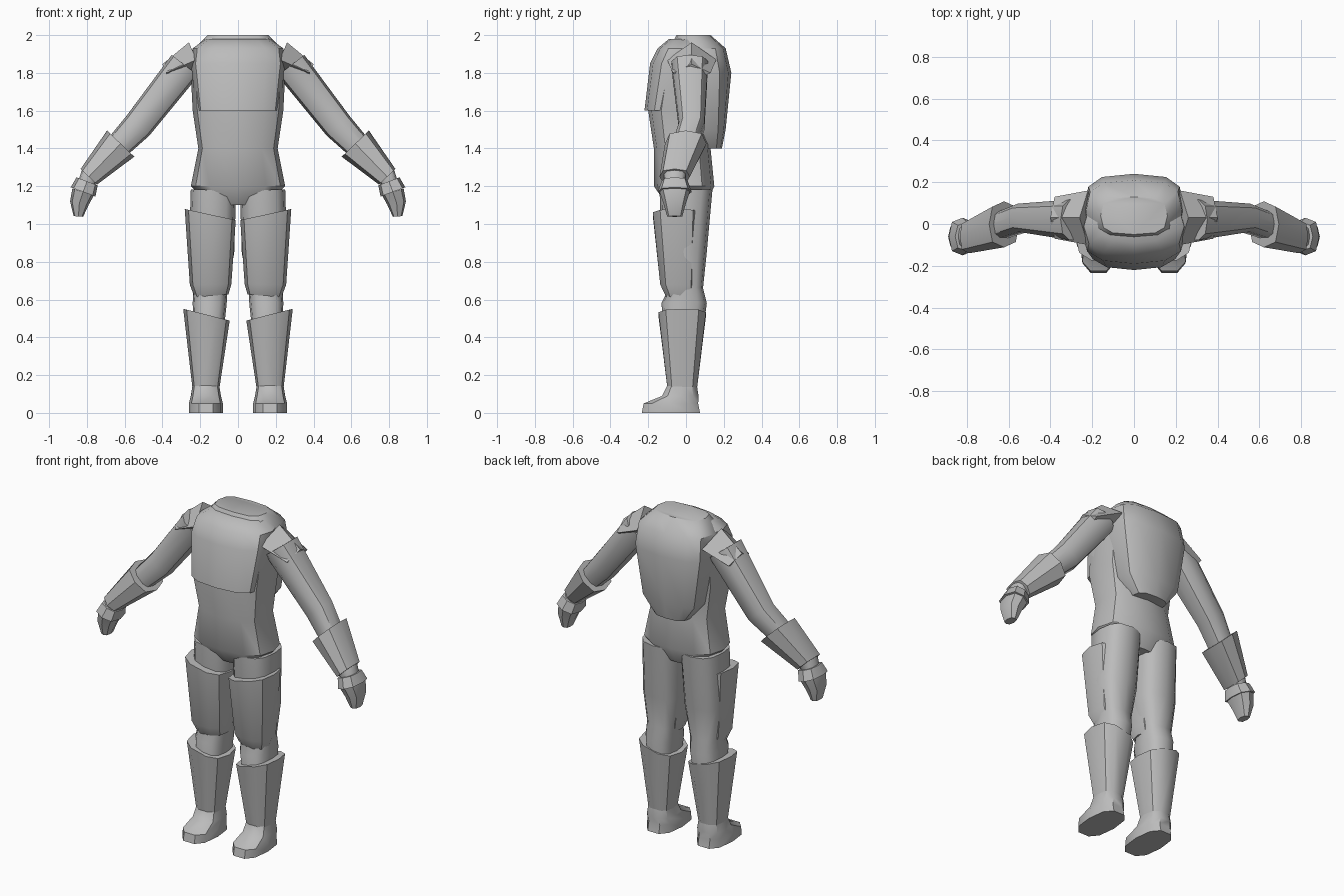
import bpy, bmesh, math
from mathutils import Vector

cube = bpy.data.objects.get("Cube")
if cube:
    bpy.data.objects.remove(cube, do_unlink=True)

GREY = (0.5, 0.5, 0.5, 1)
mat = bpy.data.materials.new("plain_grey")
mat.use_nodes = True
mat.diffuse_color = GREY
shader = mat.node_tree.nodes["Principled BSDF"]
shader.inputs["Base Color"].default_value = GREY
shader.inputs["Roughness"].default_value = 0.7


def bulge(value, power):
    """Push a sine or cosine outward for a boxier section."""
    return math.copysign(abs(value) ** power, value)


def ring(centre, width, depth):
    """A cross-section by its centre, half width and half depth."""
    return Vector(centre), width, depth


def loft(name, rings, sides=12, power=0.75, sharp=40, slant=0):
    """Skin the rings, each square to the path; slant raises the first outer rim."""
    bm = bmesh.new()
    centres = [centre for centre, width, depth in rings]
    last = len(rings) - 1
    loops = []
    for i, (centre, width, depth) in enumerate(rings):
        along = centres[min(i + 1, last)] - centres[max(i - 1, 0)]
        across = Vector((-along.z, 0, along.x)).normalized() * width
        if i == 0:
            across.z += slant
        loop = []
        for k in range(sides):
            angle = math.tau * k / sides
            point = centre + across * bulge(math.cos(angle), power)
            point.y += depth * bulge(math.sin(angle), power)
            loop.append(bm.verts.new(point))
        loops.append(loop)
    for lower, upper in zip(loops, loops[1:]):
        for k in range(sides):
            bm.faces.new((lower[k - 1], lower[k], upper[k], upper[k - 1]))
    bm.faces.new(loops[0])
    bm.faces.new(loops[-1])
    bmesh.ops.recalc_face_normals(bm, faces=bm.faces)
    for face in bm.faces:
        face.smooth = True
    mesh = bpy.data.meshes.new(name)
    bm.to_mesh(mesh)
    bm.free()
    mesh.set_sharp_from_angle(angle=math.radians(sharp))
    mesh.materials.append(mat)
    part = bpy.data.objects.new(name, mesh)
    bpy.context.collection.objects.link(part)
    # Parts away from the centre line come in pairs
    if centres[0].x:
        part.modifiers.new("Mirror", "MIRROR").use_axis[0] = True


# Torso with chest and back armour
loft("torso", [
    ring((0, 0, 1.1), width=0.15, depth=0.1),
    ring((0, -0.01, 1.2), width=0.25, depth=0.16),
    ring((0, -0.02, 1.4), width=0.21, depth=0.15),
    ring((0, -0.03, 1.6), width=0.24, depth=0.17),
    ring((0, 0, 1.8), width=0.25, depth=0.17),
])
loft("chest_plate", [
    ring((0, -0.09, 1.6), width=0.22, depth=0.13),
    ring((0, -0.04, 1.85), width=0.25, depth=0.15),
    ring((0, -0.01, 1.93), width=0.24, depth=0.14),
    ring((0, 0.01, 1.98), width=0.17, depth=0.1),
])
loft("back_plate", [
    ring((0, 0.11, 1.4), width=0.11, depth=0.08),
    ring((0, 0.1, 1.5), width=0.19, depth=0.11),
    ring((0, 0.07, 1.8), width=0.24, depth=0.17),
    ring((0, 0.06, 1.93), width=0.23, depth=0.15),
    ring((0, 0.04, 2), width=0.16, depth=0.09),
], power=0.65)

# Arms, hung on their joints
shoulder = Vector((0.28, 0.02, 1.84))
elbow = Vector((0.53, 0.03, 1.52))
wrist = Vector((0.79, -0.06, 1.25))
knuckles = Vector((0.82, -0.06, 1.17))
loft("shoulder_pad", [
    ring((0.22, 0.03, 1.87), width=0.1, depth=0.13),
    ring((0.38, 0.03, 1.8), width=0.05, depth=0.1),
], sides=4, power=1, sharp=15)
loft("arm", [
    ring(shoulder, width=0.09, depth=0.1),
    ring(elbow, width=0.08, depth=0.07),
    ring(wrist, width=0.05, depth=0.06),
    ring(knuckles, width=0.04, depth=0.05),
], sides=10)
loft("forearm_guard", [
    ring(elbow.lerp(wrist, 0.35), width=0.1, depth=0.11),
    ring(wrist, width=0.06, depth=0.08),
], sides=8, sharp=30)
loft("hand_guard", [
    ring(wrist.lerp(knuckles, 0.3), width=0.06, depth=0.07),
    ring(knuckles, width=0.07, depth=0.09),
], sides=8, sharp=30)
loft("hand", [
    ring(knuckles, width=0.06, depth=0.08),
    ring((0.84, -0.06, 1.11), width=0.05, depth=0.06),
    ring((0.845, -0.06, 1.04), width=0.025, depth=0.04),
], sides=8, sharp=30)

# Legs with thigh and shin armour
ankle = Vector((0.17, -0.02, 0.12))
loft("leg", [
    ring((0.13, 0, 1.18), width=0.12, depth=0.14),
    ring((0.14, -0.01, 0.85), width=0.12, depth=0.12),
    ring((0.145, 0, 0.66), width=0.09, depth=0.09),
    ring((0.15, -0.01, 0.58), width=0.09, depth=0.12),
    ring(ankle, width=0.06, depth=0.07),
])
loft("thigh_plate", [
    ring((0.147, -0.05, 1.05), width=0.135, depth=0.13),
    ring((0.145, -0.04, 0.68), width=0.11, depth=0.1),
    ring((0.14, -0.03, 0.62), width=0.09, depth=0.08),
], sides=10, slant=0.03)
loft("shin_guard", [
    ring((0.167, -0.02, 0.52), width=0.123, depth=0.13),
    ring(ankle, width=0.07, depth=0.08),
], sides=10, slant=0.03)
loft("foot", [
    ring((0.17, -0.02, 0.15), width=0.07, depth=0.08),
    ring((0.17, -0.03, 0.09), width=0.08, depth=0.1),
    ring((0.17, -0.08, 0.05), width=0.09, depth=0.15),
    ring((0.17, -0.08, 0), width=0.09, depth=0.16),
], sides=10)
